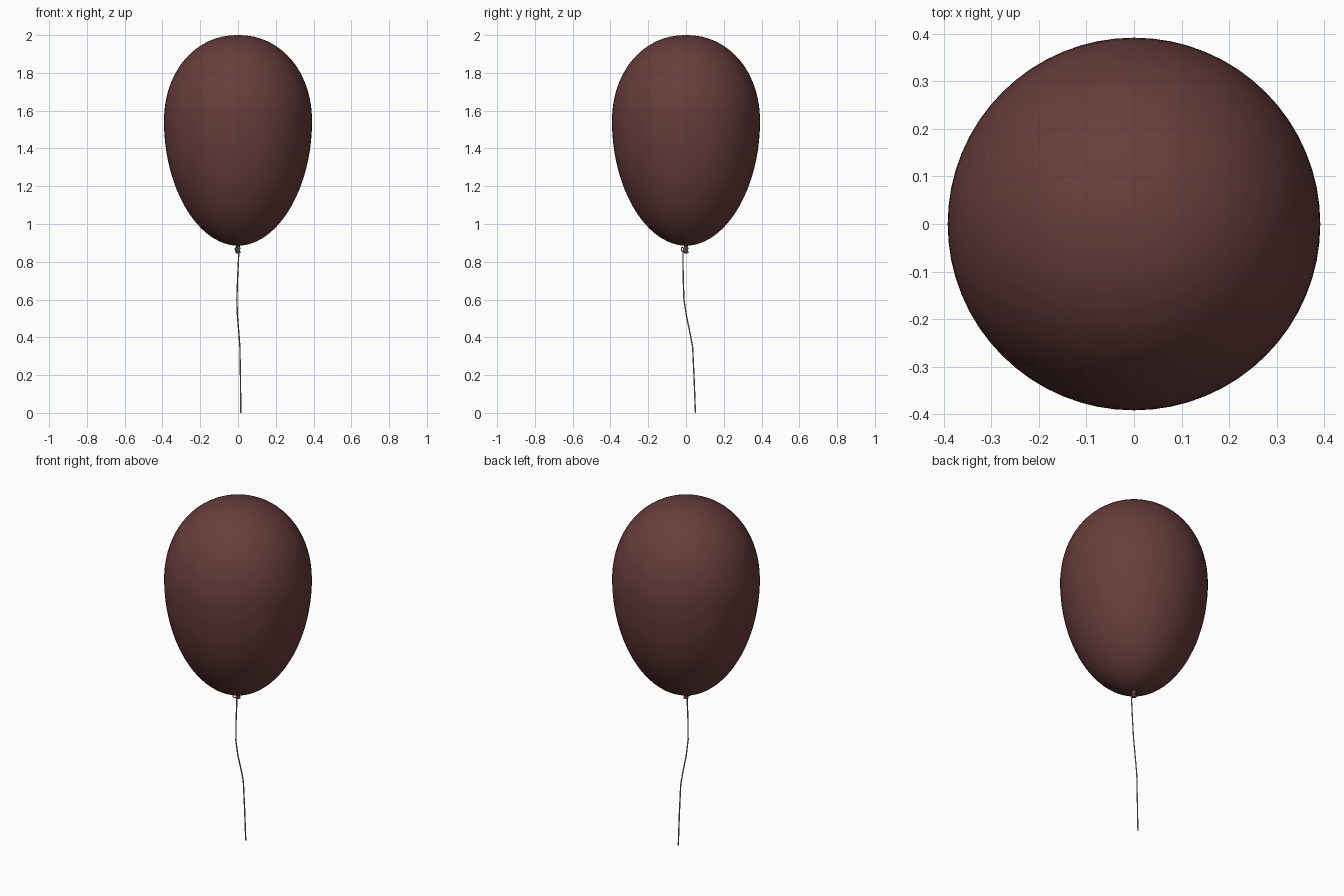
import bpy, bmesh, math

if "Cube" in bpy.data.objects:
    bpy.data.objects.remove(bpy.data.objects["Cube"])

def material(name, rgb):
    m = bpy.data.materials.new(name)
    m.diffuse_color = (*rgb, 1)
    m.use_nodes = True
    m.node_tree.nodes["Principled BSDF"].inputs["Base Color"].default_value = m.diffuse_color
    return m

RUBBER = material("dark red rubber", (0.135, 0.046, 0.043))
STRING = material("grey string", (0.33, 0.32, 0.31))

def lathe(name, profile, mat, sides):
    """Spin (radius, z) points about z; zero radii become single poles."""
    bm = bmesh.new()
    rings = []
    for r, z in profile:
        if r < 1e-6:
            rings.append([bm.verts.new((0, 0, z))] * sides)
        else:
            rings.append([bm.verts.new((r * math.cos(2 * math.pi * i / sides),
                                        r * math.sin(2 * math.pi * i / sides), z))
                          for i in range(sides)])
    for a, b in zip(rings, rings[1:]):
        for i in range(sides):
            j = (i + 1) % sides
            bm.faces.new(list(dict.fromkeys((a[i], a[j], b[j], b[i]))))
    bmesh.ops.recalc_face_normals(bm, faces=bm.faces)
    for f in bm.faces:
        f.smooth = True
    mesh = bpy.data.meshes.new(name)
    bm.to_mesh(mesh)
    bm.free()
    mesh.materials.append(mat)
    ob = bpy.data.objects.new(name, mesh)
    bpy.context.collection.objects.link(ob)
    return ob

def cord(name, points, radius, mat, cyclic=False, kind='POLY'):
    """Round cord through the given points."""
    cu = bpy.data.curves.new(name, 'CURVE')
    cu.dimensions = '3D'
    cu.bevel_depth = radius
    cu.bevel_resolution = 1
    cu.use_fill_caps = True
    sp = cu.splines.new(kind)
    sp.points.add(len(points) - 1)
    for p, co in zip(sp.points, points):
        p.co = (*co, 1)
    sp.use_cyclic_u = cyclic
    cu.materials.append(mat)
    ob = bpy.data.objects.new(name, cu)
    bpy.context.collection.objects.link(ob)
    return ob

# Balloon: egg-shaped skin, widest at z = 1.54, slightly flattened crown
R, MID, TOP, BOTTOM = 0.392, 1.54, 2.0, 0.885
profile = []
N = 48
for k in range(N + 1):
    a = -math.pi / 2 + math.pi * k / N
    c, s = max(math.cos(a), 0), math.sin(a)
    if s < 0:
        e = 2 / 1.95
        profile.append((R * c ** e, MID - (MID - BOTTOM) * (-s) ** e))
    else:
        e = 2 / 2.1
        profile.append((R * c ** e, MID + (TOP - MID) * s ** e))
profile[0], profile[-1] = (0, BOTTOM), (0, TOP)
lathe("balloon", profile, RUBBER, 64)

# Tied neck with a rolled lip
lathe("balloon_neck", [(0, 0.892), (0.014, 0.89), (0.008, 0.876), (0.008, 0.866),
                       (0.012, 0.856), (0.013, 0.848), (0.009, 0.845), (0, 0.849)],
      RUBBER, 16)

# String wound round the neck, with a small knot in front
for n, z in enumerate((0.868, 0.873)):
    cord(f"string_wrap_{n + 1}",
         [(0.011 * math.cos(t * math.pi / 8), 0.011 * math.sin(t * math.pi / 8), z)
          for t in range(16)], 0.003, STRING, cyclic=True)
cord("string_knot_loop",
     [(-0.006 + 0.009 * math.cos(t * math.pi / 6), -0.019 + 0.006 * math.cos(t * math.pi / 6),
       0.866 + 0.011 * math.sin(t * math.pi / 6)) for t in range(12)],
     0.003, STRING, cyclic=True)

# Hanging string
cord("string", [(0.0, -0.012, 0.872), (0.004, -0.016, 0.84), (-0.002, -0.015, 0.72),
                (-0.006, -0.011, 0.60), (-0.003, 0.003, 0.51), (0.005, 0.022, 0.42),
                (0.010, 0.035, 0.35), (0.013, 0.043, 0.18), (0.015, 0.050, 0.0)],
     0.0035, STRING)
